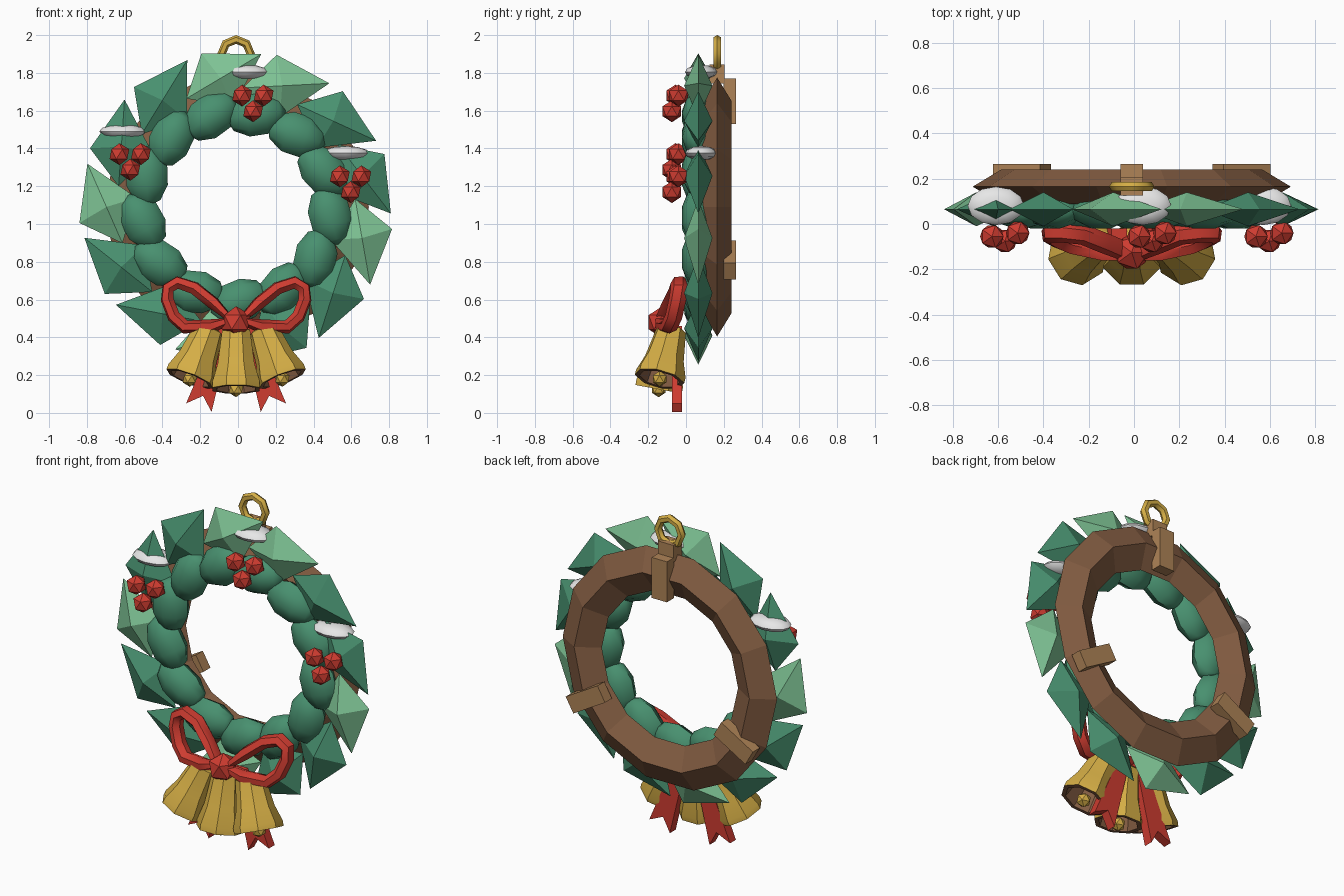
import bpy, bmesh
from math import sin, cos, pi, radians
from mathutils import Matrix, Vector

cube = bpy.data.objects.get("Cube")
if cube:
    bpy.data.objects.remove(cube, do_unlink=True)

CX, CZ = -0.01, 1.09  # wreath centre


def material(name, r, g, b):
    m = bpy.data.materials.new(name)
    m.use_nodes = True
    m.diffuse_color = (r, g, b, 1)
    bsdf = next(n for n in m.node_tree.nodes if n.type == 'BSDF_PRINCIPLED')
    bsdf.inputs["Base Color"].default_value = (r, g, b, 1)
    bsdf.inputs["Roughness"].default_value = 0.8
    return m


GREEN = material("pine green", 0.065, 0.28, 0.16)
LIGHT = material("light green", 0.21, 0.55, 0.30)
RED = material("ribbon red", 0.62, 0.045, 0.03)
GOLD = material("gold", 0.66, 0.42, 0.06)
BROWN = material("brown wood", 0.23, 0.11, 0.055)
TAN = material("tan wood", 0.43, 0.23, 0.095)
SNOW = material("snow white", 0.8, 0.8, 0.8)


def finish(bm, name, mats, matrix=Matrix(), smooth=0):
    """Turn a bmesh into an object, optionally smooth up to an angle."""
    bmesh.ops.recalc_face_normals(bm, faces=bm.faces)
    mesh = bpy.data.meshes.new(name)
    bm.to_mesh(mesh)
    bm.free()
    for m in mats:
        mesh.materials.append(m)
    ob = bpy.data.objects.new(name, mesh)
    bpy.context.collection.objects.link(ob)
    ob.matrix_world = matrix
    if smooth:
        shade(ob, smooth)
    return ob


def shade(ob, angle):
    bpy.ops.object.select_all(action='DESELECT')
    bpy.context.view_layer.objects.active = ob
    ob.select_set(True)
    bpy.ops.object.shade_smooth_by_angle(angle=radians(angle))


def polar(angle, radius, y):
    """Point on the wreath; angle runs clockwise from the top."""
    return Matrix.Translation((CX + radius * sin(angle), y, CZ + radius * cos(angle)))


def turn(angle):
    return Matrix.Rotation(angle, 4, 'Y')


def box(name, size, matrix, mat):
    bm = bmesh.new()
    bmesh.ops.create_cube(bm, size=1, matrix=Matrix.Diagonal((*size, 1)))
    return finish(bm, name, [mat], matrix)


def ball(name, pos, radius, mat):
    bm = bmesh.new()
    bmesh.ops.create_icosphere(bm, subdivisions=1, radius=radius)
    return finish(bm, name, [mat], Matrix.Translation(pos), 25)


def torus(name, pos, major, minor, segs, sides, depth, mat):
    bpy.ops.mesh.primitive_torus_add(
        major_radius=major, minor_radius=minor, major_segments=segs,
        minor_segments=sides, location=pos, rotation=(pi / 2, 0, 0))
    ob = bpy.context.object
    ob.name = name
    ob.scale.z = depth
    ob.data.materials.append(mat)
    return ob


# Wooden backing ring with three battens and a hanger
torus("backing_ring", (CX, 0.165, CZ), 0.575, 0.128, 14, 4, 0.6, BROWN)
for i in range(3):
    a = i * 2 * pi / 3
    box(f"batten_{i}", (0.1, 0.065, 0.24), polar(a, 0.56, 0.232) @ turn(a), TAN)
box("hanger_block", (0.1, 0.08, 0.1), Matrix.Translation((CX, 0.165, 1.795)), TAN)
hanger = torus("hanger_ring", (CX, 0.165, 1.9), 0.077, 0.023, 8, 6, 1, GOLD)
shade(hanger, 40)


# Pointed outer leaves: faceted kites with a raised middle
def outer_leaf(name, matrix, mat):
    bm = bmesh.new()
    rim = [bm.verts.new(p) for p in
           ((0, 0, 0), (0.165, 0, -0.27), (0, 0, -0.46), (-0.165, 0, -0.27))]
    for y in (-0.075, 0.075):
        peak = bm.verts.new((0, y, -0.25))
        for k in range(4):
            bm.faces.new((rim[k], rim[(k + 1) % 4], peak))
    finish(bm, name, [mat], matrix)


# Plump inner leaves: squashed low-poly ovals
def oval(name, matrix, size, segs, rings, mat):
    bm = bmesh.new()
    bmesh.ops.create_uvsphere(bm, u_segments=segs, v_segments=rings, radius=1,
                              matrix=Matrix.Diagonal((*size, 1)))
    finish(bm, name, [mat], matrix, 50)


LEAVES = 13
for i in range(LEAVES):
    a = radians(37) + i * 2 * pi / LEAVES
    outer_leaf(f"outer_leaf_{i}", polar(a, 0.82, 0.065) @ turn(a + radians(50)),
               LIGHT if i % 3 == 0 else GREEN)
    oval(f"inner_leaf_{i}", polar(a + 0.05, 0.5, 0.06) @ turn(a + radians(72)),
         (0.115, 0.085, 0.16), 8, 5, GREEN)

# Snow caps and berry clusters
for i, (x, z) in enumerate(((0.04, 1.805), (-0.61, 1.49), (0.57, 1.375))):
    oval(f"snow_cap_{i}", Matrix.Translation((x, 0.08, z)),
         (0.125, 0.085, 0.038), 12, 6, SNOW)
for i, (x, z) in enumerate(((0.08, 1.68), (-0.57, 1.37), (0.597, 1.252))):
    for j, (dx, y, dz) in enumerate(((-0.058, -0.055, 0), (0.056, -0.04, 0),
                                     (0, -0.075, -0.083))):
        ball(f"berry_{i}_{j}", (x + dx, y, z + dz), 0.058, RED)

# Bow loops, tails and knot
LOOP = ((0.03, -0.12, 0.49), (0.13, -0.12, 0.46), (0.27, -0.09, 0.455),
        (0.33, -0.065, 0.51), (0.365, -0.045, 0.6), (0.36, -0.035, 0.66),
        (0.31, -0.035, 0.69), (0.22, -0.045, 0.66), (0.12, -0.085, 0.58))
for side, word in ((1, "left"), (-1, "right")):
    curve = bpy.data.curves.new(f"bow_loop_{word}", 'CURVE')
    curve.dimensions = '3D'
    curve.bevel_depth = 0.036
    curve.bevel_resolution = 1
    spline = curve.splines.new('POLY')
    spline.points.add(len(LOOP) - 1)
    spline.use_cyclic_u = True
    for p, (x, y, z) in zip(spline.points, LOOP):
        p.co = (side * x, y / 1.3, z, 1)
    curve.materials.append(RED)
    loop = bpy.data.objects.new(f"bow_loop_{word}", curve)
    bpy.context.collection.objects.link(loop)
    loop.location.x = CX
    loop.scale.y = 1.3
    bpy.ops.object.select_all(action='DESELECT')
    bpy.context.view_layer.objects.active = loop
    loop.select_set(True)
    bpy.ops.object.convert(target='MESH')
    shade(bpy.context.object, 50)

    bm = bmesh.new()
    tail = [bm.verts.new((CX + side * x, -0.075, z)) for x, z in
            ((0.02, 0.46), (0.09, 0.46), (0.265, 0.05), (0.175, 0.09), (0.13, 0.005))]
    face = bm.faces.new(tail)
    out = bmesh.ops.extrude_face_region(bm, geom=[face])
    bmesh.ops.translate(bm, vec=(0, 0.055, 0),
                        verts=[v for v in out["geom"] if isinstance(v, bmesh.types.BMVert)])
    finish(bm, f"bow_tail_{word}", [RED])
ball("bow_knot", (CX, -0.125, 0.48), 0.085, RED)


# Bells: eight-sided flared cups, dark inside, with a clapper
def bell(name, top, mouth):
    top, mouth = Vector(top), Vector(mouth)
    axis = mouth - top
    length = axis.length
    bm = bmesh.new()
    profile = ((0.055, 0), (0.08, 0.05), (0.105, 0.6), (0.135, 0.9), (0.135, 1),
               (0.11, 1), (0.085, 0.6))
    rings = [[bm.verts.new((r * cos(k * pi / 4 + pi / 8), r * sin(k * pi / 4 + pi / 8),
                            t * length)) for k in range(8)] for r, t in profile]
    bm.faces.new(rings[0])
    bm.faces.new(rings[-1]).material_index = 1
    for n, (a, b) in enumerate(zip(rings, rings[1:])):
        for k in range(8):
            f = bm.faces.new((a[k], a[(k + 1) % 8], b[(k + 1) % 8], b[k]))
            f.material_index = 1 if n >= 4 else 0
    rot = axis.to_track_quat('Z', 'Y').to_matrix().to_4x4()
    finish(bm, name, [GOLD, BROWN], Matrix.Translation(top) @ rot, 30)
    ball(name + "_clapper", mouth, 0.042, GOLD)


bell("bell_middle", (CX, -0.085, 0.45), (CX, -0.145, 0.125))
for side, word in ((1, "left"), (-1, "right")):
    bell(f"bell_{word}", (CX + side * 0.14, -0.075, 0.45),
         (CX + side * 0.245, -0.14, 0.18))
